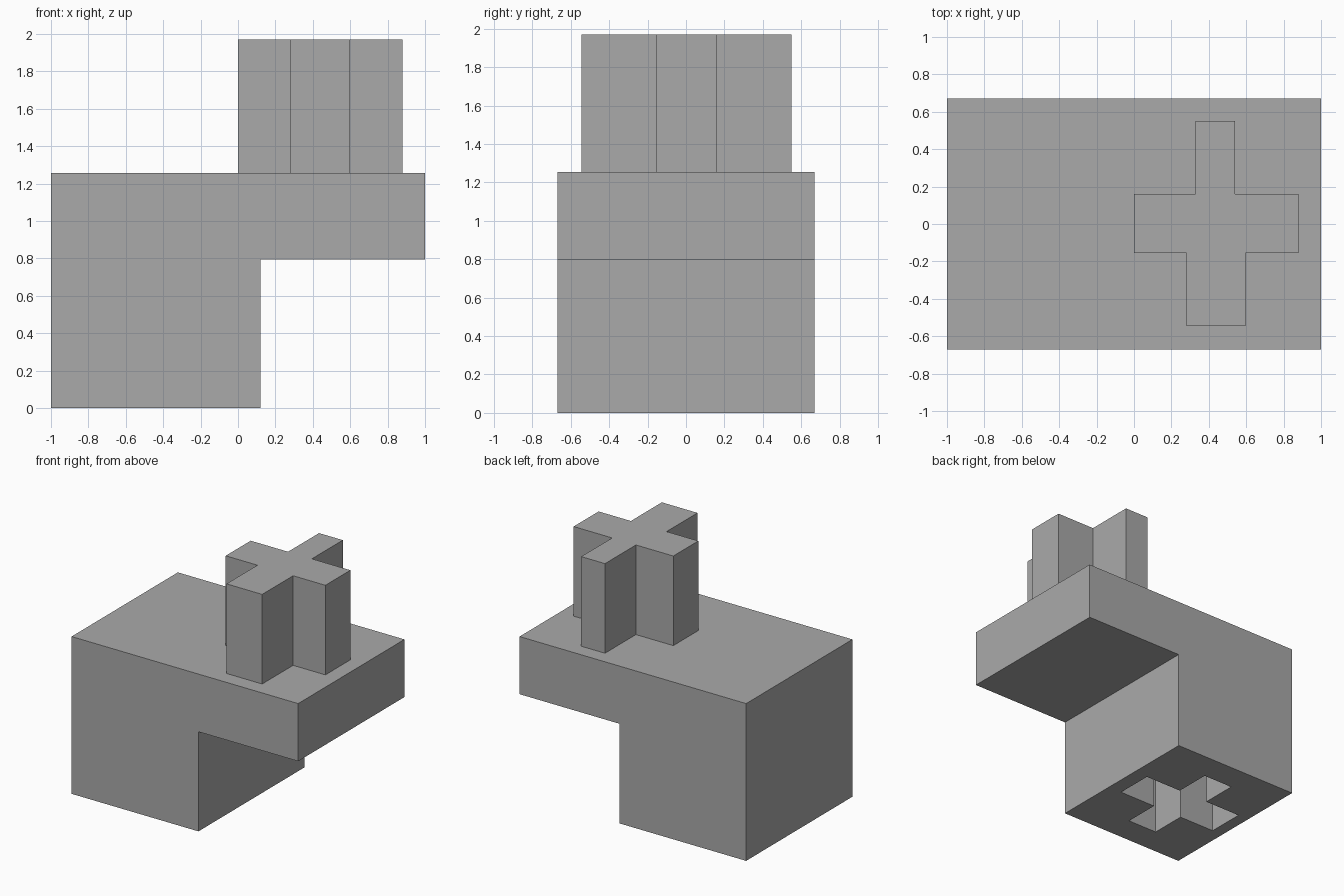
import bpy
import bmesh
from mathutils import Vector

cube = bpy.data.objects.get("Cube")
if cube:
    bpy.data.objects.remove(cube, do_unlink=True)

# Single matte grey
grey = bpy.data.materials.new("plain_grey")
grey.use_nodes = True
color = (0.4, 0.4, 0.4, 1)
grey.diffuse_color = color
grey.node_tree.nodes["Principled BSDF"].inputs["Base Color"].default_value = color


def prism(name, points, sweep):
    """Extrude a closed outline of 3D points along the sweep vector."""
    bm = bmesh.new()
    face = bm.faces.new([bm.verts.new(p) for p in points])
    result = bmesh.ops.extrude_face_region(bm, geom=[face], use_keep_orig=True)
    moved = [g for g in result["geom"] if isinstance(g, bmesh.types.BMVert)]
    bmesh.ops.translate(bm, verts=moved, vec=Vector(sweep))
    bmesh.ops.recalc_face_normals(bm, faces=bm.faces)
    mesh = bpy.data.meshes.new(name)
    bm.to_mesh(mesh)
    bm.free()
    mesh.materials.append(grey)
    obj = bpy.data.objects.new(name, mesh)
    bpy.context.collection.objects.link(obj)
    return obj


def cross(x_span, y_span, bar, front_arm, back_arm, z):
    """Plus-shaped outline: a bar along x with a front and a back arm."""
    (x0, x1), (y0, y1), (b0, b1) = x_span, y_span, bar
    (f0, f1), (k0, k1) = front_arm, back_arm
    flat = [(x0, b0), (f0, b0), (f0, y0), (f1, y0), (f1, b0), (x1, b0),
            (x1, b1), (k1, b1), (k1, y1), (k0, y1), (k0, b1), (x0, b1)]
    return [(x, y, z) for x, y in flat]


half_depth, top, ledge, step = 0.67, 1.255, 0.795, 0.12

# Body: L-shaped block with an overhang towards +x
outline = [(-1, 0), (step, 0), (step, ledge), (1, ledge), (1, top), (-1, top)]
body = prism("body", [(x, -half_depth, z) for x, z in outline], (0, 2 * half_depth, 0))

# Peg: upright cross with a wide front arm and a narrow back arm
peg = prism("cross_peg",
            cross((0, 0.88), (-0.545, 0.55), (-0.155, 0.16), (0.28, 0.595), (0.33, 0.54), top),
            (0, 0, 0.715))

# Socket: cross-shaped recess in the underside of the body
arm = (-0.587, -0.325)
cutter = prism("socket_cutter",
               cross((-0.905, 0), (-0.445, 0.445), (-0.152, 0.152), arm, arm, -0.1),
               (0, 0, 0.82))
cutter.hide_render = True
cut = body.modifiers.new("socket", "BOOLEAN")
cut.operation = "DIFFERENCE"
cut.solver = "EXACT"
cut.object = cutter
bpy.context.view_layer.objects.active = body
bpy.ops.object.modifier_apply(modifier=cut.name)
bpy.data.objects.remove(cutter, do_unlink=True)
